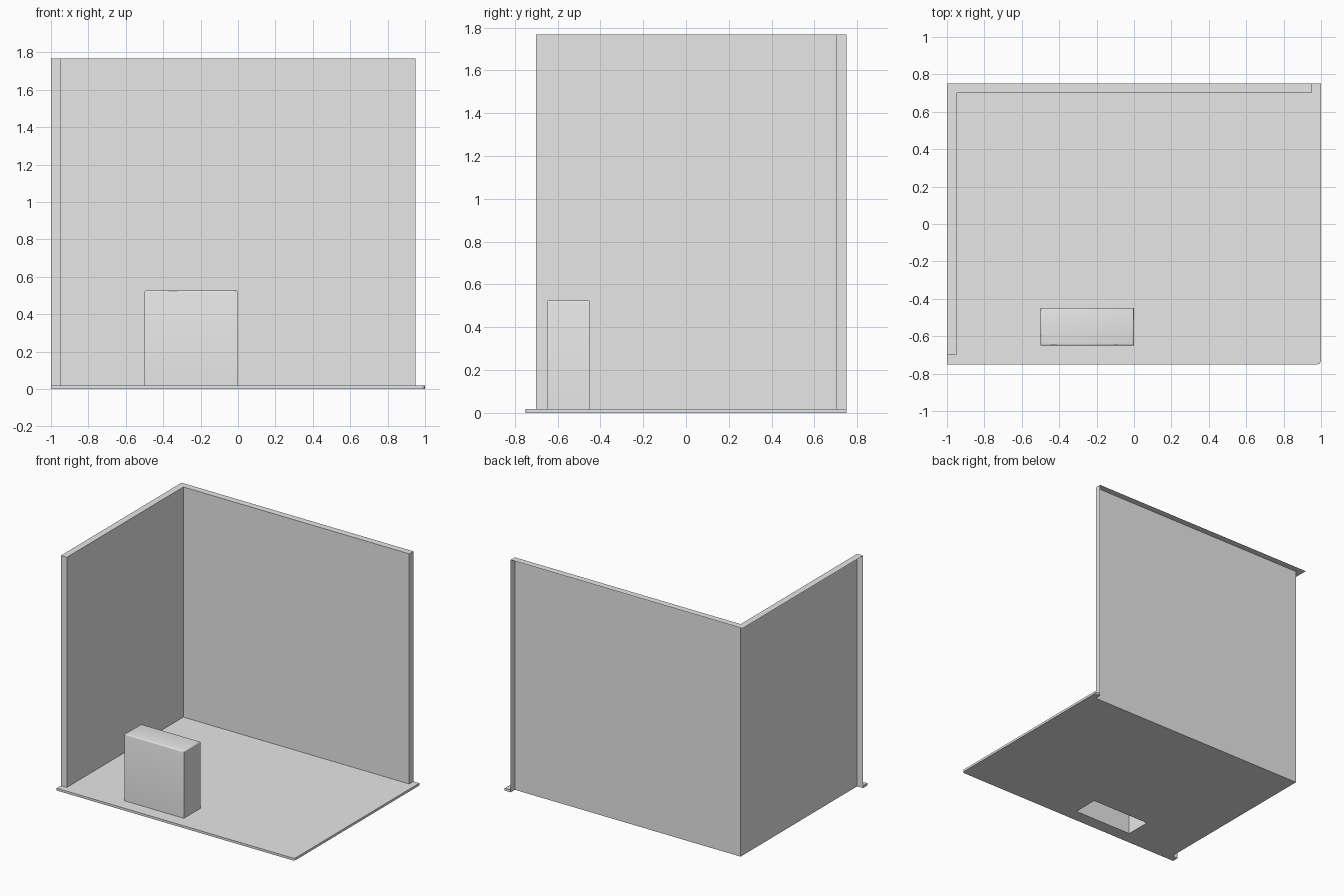
import bpy, bmesh, math
from mathutils import Vector

cube = bpy.data.objects.get("Cube")
if cube:
    bpy.data.objects.remove(cube, do_unlink=True)

FLOOR_TOP, WALL_TOP, BOX_TOP = 0.018, 1.768, 0.527
EDGE, IN_X, IN_Y = 0.75, 0.95, 0.70        # room depth, wall inner planes

grey = bpy.data.materials.new("plain grey")
grey.use_nodes = True
grey.diffuse_color = (0.8, 0.8, 0.8, 1)
grey.node_tree.nodes["Principled BSDF"].inputs["Base Color"].default_value = (0.8, 0.8, 0.8, 1)


def finish(name, bm):
    mesh = bpy.data.meshes.new(name)
    bm.to_mesh(mesh)
    bm.free()
    mesh.materials.append(grey)
    obj = bpy.data.objects.new(name, mesh)
    bpy.context.collection.objects.link(obj)
    return obj


def prism(loops, z0, z1):
    """Extrude an outline, with optional inner hole loops, from z0 to z1."""
    bm = bmesh.new()
    edges = []
    for loop in loops:
        vs = [bm.verts.new((x, y, z0)) for x, y in loop]
        edges += [bm.edges.new((v, vs[i - 1])) for i, v in enumerate(vs)]
    if len(loops) == 1:
        bm.faces.new(vs)
    else:
        bmesh.ops.triangle_fill(bm, edges=edges, use_beauty=True, normal=(0, 0, 1))
    new = bmesh.ops.extrude_face_region(bm, geom=bm.faces[:], use_keep_orig=True)
    top = [g for g in new["geom"] if isinstance(g, bmesh.types.BMVert)]
    bmesh.ops.translate(bm, verts=top, vec=Vector((0, 0, z1 - z0)))
    bmesh.ops.recalc_face_normals(bm, faces=bm.faces[:])
    return bm


def drop_faces(bm, rule):
    gone = [f for f in bm.faces if rule(f.calc_center_median(), f.normal)]
    bmesh.ops.delete(bm, geom=gone, context='FACES')


# Floor slab: notched under the walls, one rounded corner, hole under the box
box_outline = [(-0.5, -0.65), (0, -0.65), (0, -0.45), (-0.5, -0.45)]
r = 0.02
corner = [(1 - r + r * math.sin(a), -EDGE + r - r * math.cos(a))
          for a in (i * math.pi / 8 for i in range(5))]
floor_outline = [(-1, -EDGE)] + corner + [
    (1, EDGE), (IN_X, EDGE), (IN_X, IN_Y),
    (-IN_X, IN_Y), (-IN_X, -IN_Y), (-1, -IN_Y)]
finish("floor", prism([floor_outline, box_outline], 0, FLOOR_TOP))

# Corner walls: a thin shell, open on the outer sides and underneath
wall_outline = [(IN_X, EDGE), (-1, EDGE), (-1, -IN_Y),
                (-IN_X, -IN_Y), (-IN_X, IN_Y), (IN_X, IN_Y)]
bm = prism([wall_outline], FLOOR_TOP, WALL_TOP)
drop_faces(bm, lambda c, n: n.z < -0.9 or c.x < -0.99 or c.y > 0.74)
finish("corner_walls", bm)

# Box: open underneath, softened top rim
bm = prism([box_outline], FLOOR_TOP, BOX_TOP)
drop_faces(bm, lambda c, n: n.z < -0.9)
rim = [e for e in bm.edges if all(v.co.z > BOX_TOP - 0.01 for v in e.verts)]
bmesh.ops.bevel(bm, geom=rim, offset=0.01, segments=3, profile=0.5, affect='EDGES')
box = finish("box", bm)
bpy.ops.object.select_all(action='DESELECT')
box.select_set(True)
bpy.context.view_layer.objects.active = box
bpy.ops.object.shade_smooth_by_angle(angle=math.radians(40))
